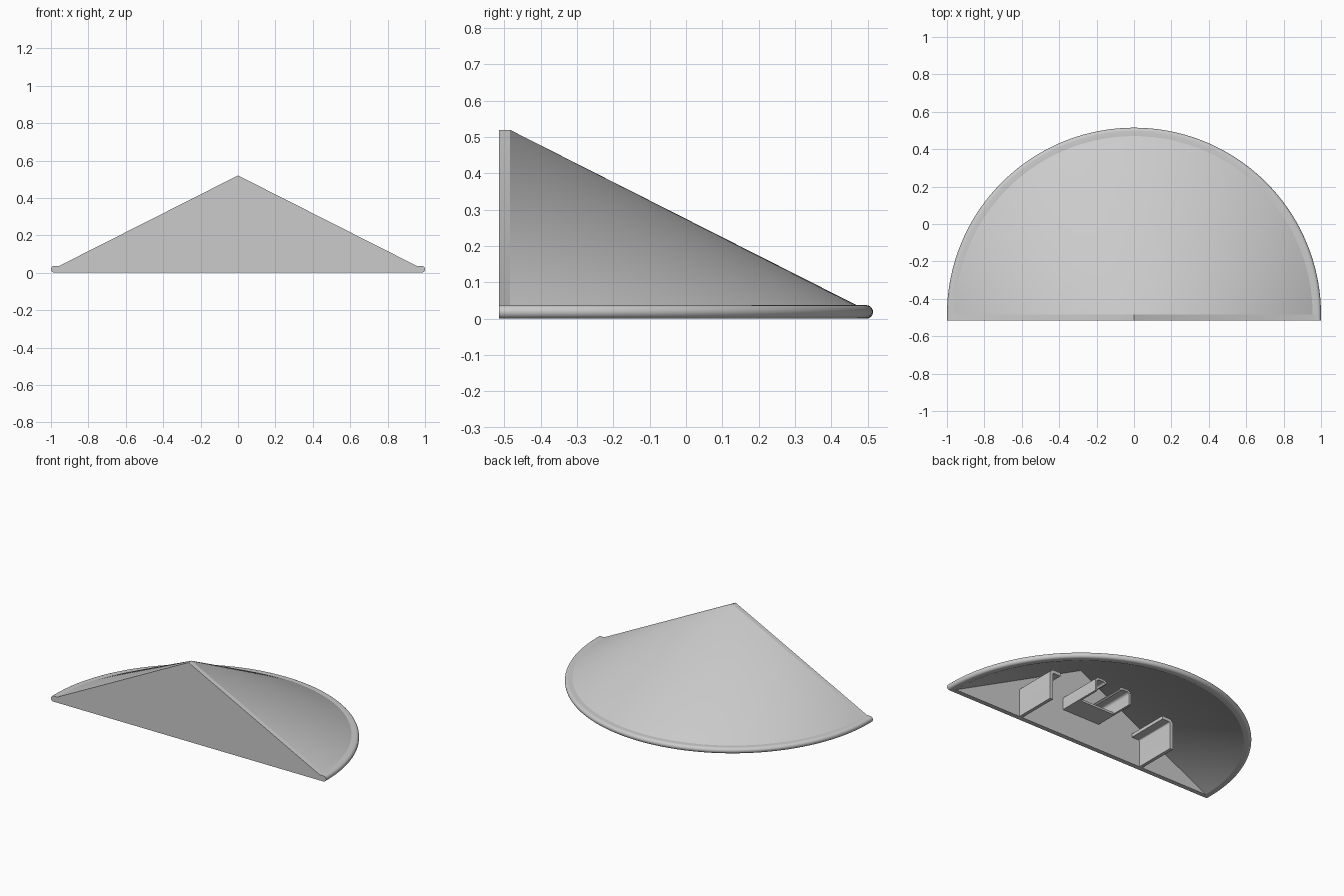
import bpy, bmesh, math
from mathutils import Vector, Matrix

old = bpy.data.objects.get("Cube")
if old:
    bpy.data.objects.remove(old, do_unlink=True)

# Single matte grey
grey = bpy.data.materials.new("plain grey")
grey.use_nodes = True
colour = (0.6, 0.6, 0.6, 1)
grey.diffuse_color = colour
grey.node_tree.nodes["Principled BSDF"].inputs["Base Color"].default_value = colour

FRONT, AXIS = -0.515, -0.485   # outer and inner faces of the flat wall
BEAD = 0.0185                  # rim bead radius


def finish(name, bm, angle=30):
    bmesh.ops.remove_doubles(bm, verts=bm.verts, dist=1e-5)
    bmesh.ops.recalc_face_normals(bm, faces=bm.faces)
    mesh = bpy.data.meshes.new(name)
    bm.to_mesh(mesh)
    bm.free()
    mesh.materials.append(grey)
    obj = bpy.data.objects.new(name, mesh)
    bpy.context.collection.objects.link(obj)
    bpy.ops.object.select_all(action='DESELECT')
    obj.select_set(True)
    bpy.context.view_layer.objects.active = obj
    bpy.ops.object.shade_smooth_by_angle(angle=math.radians(angle))
    return obj


def extrude_y(name, outline, y0, y1):
    """Solid prism from an x-z outline."""
    bm = bmesh.new()
    face = bm.faces.new([bm.verts.new((x, y0, z)) for x, z in outline])
    geom = bmesh.ops.extrude_face_region(bm, geom=[face])["geom"]
    moved = [v for v in geom if isinstance(v, bmesh.types.BMVert)]
    bmesh.ops.translate(bm, verts=moved, vec=(0, y1 - y0, 0))
    return finish(name, bm)


def strip(path, t):
    """Closed outline of a bent sheet, offset to one side of the path."""
    pts = [Vector(p) for p in path]
    inner = []
    for i, p in enumerate(pts):
        a = (p - pts[i - 1]).normalized() if i else None
        b = (pts[i + 1] - p).normalized() if i < len(pts) - 1 else None
        d = ((a or b) + (b or a)).normalized()
        k = d.dot(b or a)
        inner.append(p + Vector((-d.y, d.x)) * t / k)
    return [tuple(p) for p in pts + inner[::-1]]


def arc(cx, cz, r, a0, a1, n=6):
    return [(cx + r * math.cos(math.radians(a0 + (a1 - a0) * i / n)),
             cz + r * math.sin(math.radians(a0 + (a1 - a0) * i / n))) for i in range(n + 1)]


# Half-cone shell with rounded rim
rim = arc(1 - BEAD, BEAD, BEAD, 90, -90, 10)
outer = [(0, 0.52), (0.955, 2 * BEAD)] + rim
inner = [(0.956, 0), (0, 0.485)]
bm = bmesh.new()
verts = [bm.verts.new((r, AXIS, z)) for r, z in outer + inner]
edges = [bm.edges.new(pair) for pair in zip(verts, verts[1:])]
bmesh.ops.spin(bm, geom=verts + edges, cent=(0, AXIS, 0), axis=(0, 0, 1),
               angle=math.pi, steps=72, use_duplicate=False)
finish("cone_shell", bm, 25)

# Flat front wall with the same section as the shell
extrude_y("front_wall", outer + [(-r, z) for r, z in reversed(outer[1:])], FRONT, AXIS)

# Two upright brackets with rounded tops folded inward
bracket = [(0.47, 0.0)] + arc(0.44, 0.17, 0.03, 0, 90) + [(0.39, 0.20)]
# Middle clip: raised jaws that curl in and down
jaw = [(0.137, 0.17)] + arc(0.107, 0.235, 0.03, 0, 90) + arc(0.075, 0.235, 0.03, 90, 160)
for side, label in ((1, "left"), (-1, "right")):
    for part, path, t, y1 in (("bracket", bracket, 0.022, -0.205),
                              ("clip_jaw", jaw, 0.014, -0.19)):
        outline = [(side * x, z) for x, z in strip(path, t)]
        extrude_y(f"{label}_{part}", outline, AXIS - 0.005, y1)

# Ledge joining the jaws next to the wall
ledge = [(-0.137, 0.17), (0.137, 0.17), (0.137, 0.184), (-0.137, 0.184)]
extrude_y("clip_ledge", ledge, AXIS - 0.005, -0.34)
